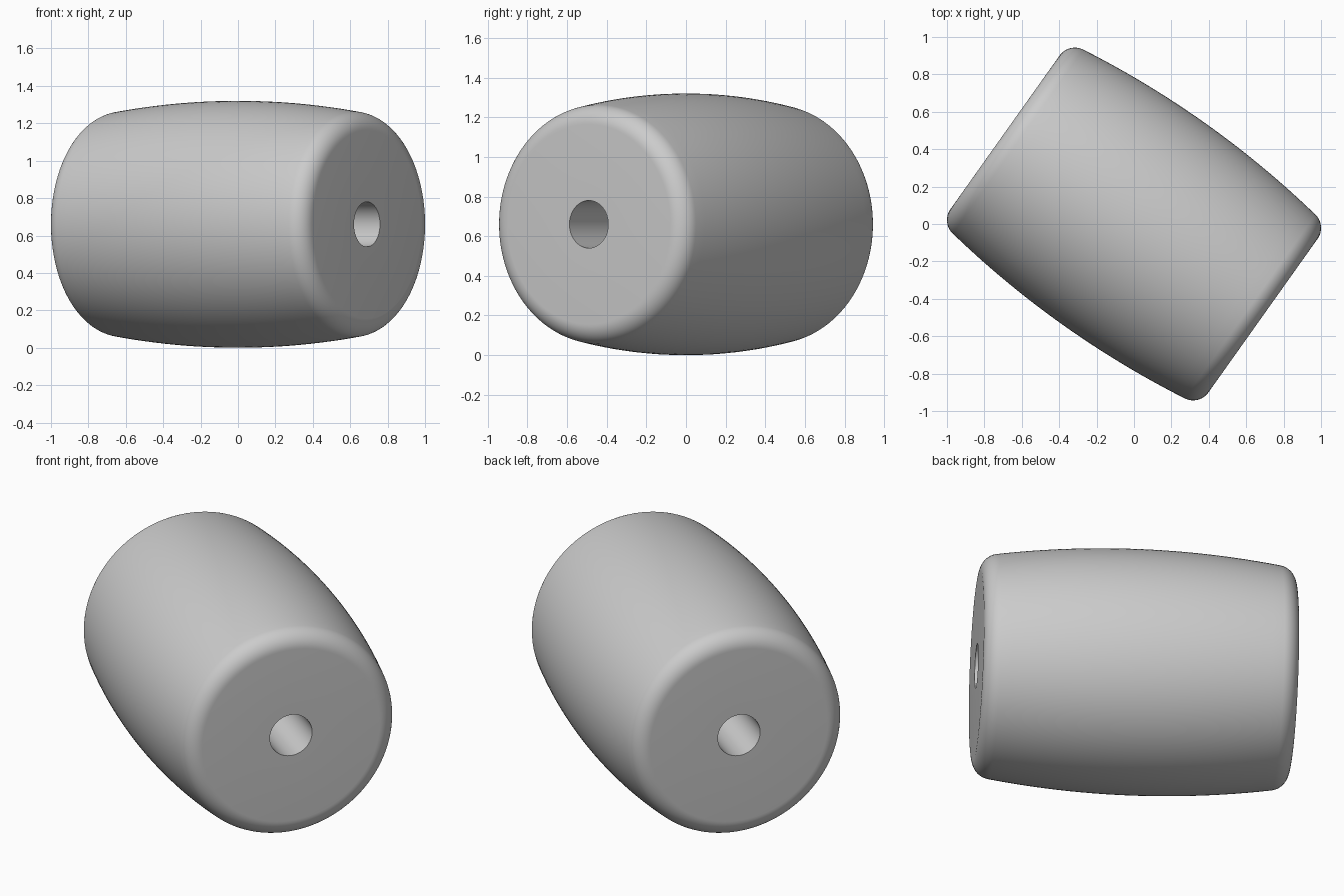
import bpy
import bmesh
from math import sin, cos, pi, radians, sqrt, asin

cube = bpy.data.objects.get("Cube")
if cube:
    bpy.data.objects.remove(cube, do_unlink=True)

HALF_LENGTH = 0.846   # along the barrel axis
BELLY = 0.66          # largest radius
HOLE = 0.12
FILLET = 0.1
FLAT = 0.504          # radius of the flat end face
SEGMENTS = 128
TURN = radians(-35.4)

mat = bpy.data.materials.new("plain_grey")
mat.use_nodes = True
grey = (0.6, 0.6, 0.6, 1.0)
mat.diffuse_color = grey
mat.node_tree.nodes["Principled BSDF"].inputs["Base Color"].default_value = grey

# Side arc that meets the rounded rim tangentially
rim = HALF_LENGTH - FILLET
drop = BELLY - FLAT
arc_r = (rim**2 + drop**2 - FILLET**2) / (2 * (drop - FILLET))
arc_a = asin(rim / (arc_r - FILLET))

# Half profile as (axis position, radius), from the bulge out to the hole edge
half = []
for i in range(13):
    a = arc_a * i / 12
    half.append((arc_r * sin(a), BELLY - arc_r + arc_r * cos(a)))
for i in range(1, 13):
    a = arc_a + (pi / 2 - arc_a) * i / 12
    half.append((rim + FILLET * sin(a), FLAT + FILLET * cos(a)))
half.append((HALF_LENGTH, HOLE))
profile = [(-x, r) for x, r in reversed(half[1:])] + half

# Spin the closed profile: bulging side, rounded rims, flat ends and through hole
bm = bmesh.new()
rings = []
for k in range(SEGMENTS):
    t = 2 * pi * k / SEGMENTS
    rings.append([bm.verts.new((x, r * cos(t), r * sin(t))) for x, r in profile])
n = len(profile)
for k in range(SEGMENTS):
    this, after = rings[k], rings[(k + 1) % SEGMENTS]
    for i in range(n):
        j = (i + 1) % n
        bm.faces.new((this[i], this[j], after[j], after[i]))
bmesh.ops.recalc_face_normals(bm, faces=bm.faces[:])
mesh = bpy.data.meshes.new("barrel_bead")
bm.to_mesh(mesh)
bm.free()
mesh.materials.append(mat)

bead = bpy.data.objects.new("barrel_bead", mesh)
bpy.context.collection.objects.link(bead)
bead.location.z = BELLY
bead.rotation_euler.z = TURN

bpy.ops.object.select_all(action="DESELECT")
bead.select_set(True)
bpy.context.view_layer.objects.active = bead
bpy.ops.object.shade_smooth_by_angle(angle=radians(30))
